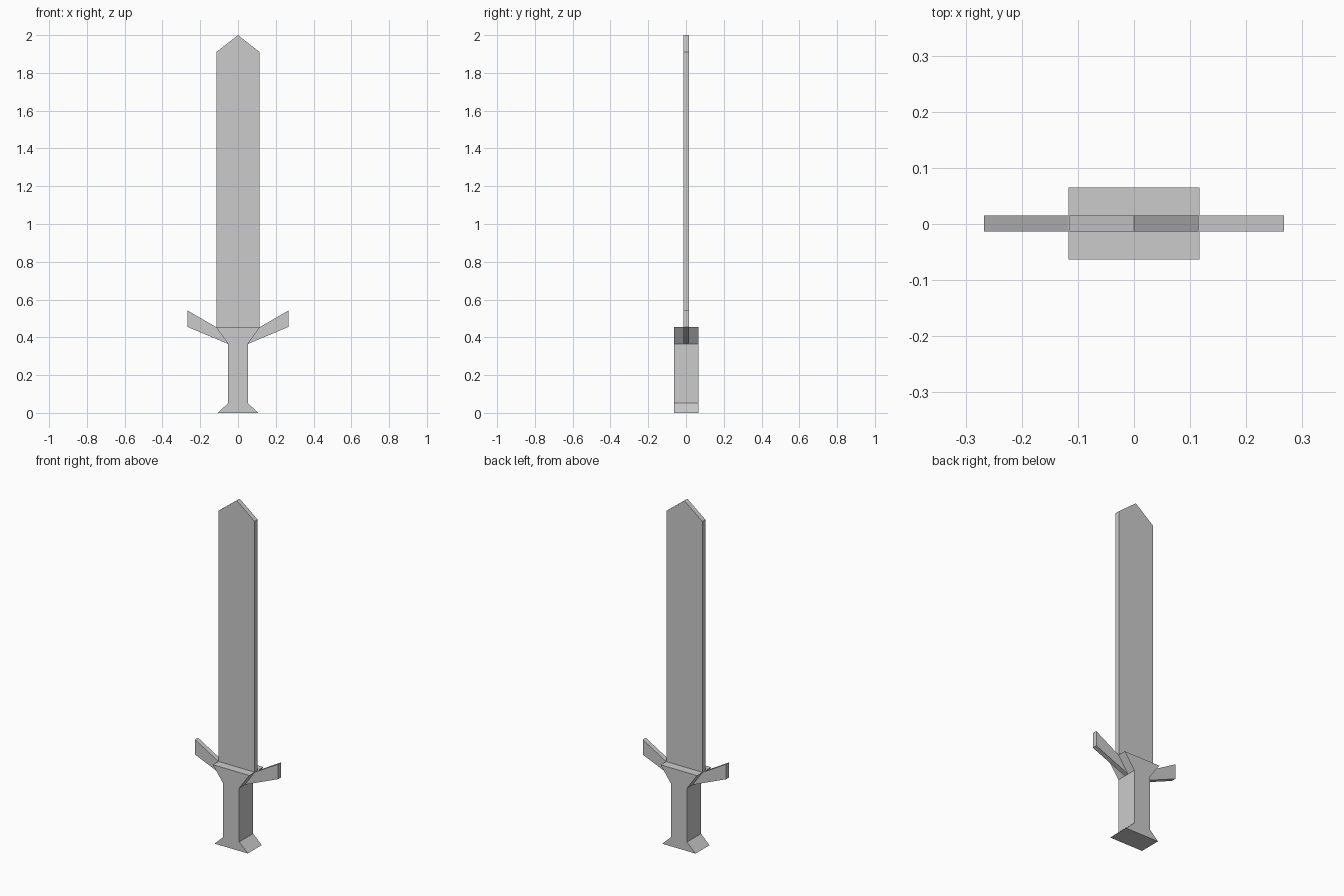
import bpy, bmesh

if "Cube" in bpy.data.objects:
    bpy.data.objects.remove(bpy.data.objects["Cube"])


def extrude_profile(name, points, y0, y1):
    """Solid made from an x-z outline, extruded along y."""
    bm = bmesh.new()
    face = bm.faces.new([bm.verts.new((x, y0, z)) for x, z in points])
    side = bmesh.ops.extrude_face_region(bm, geom=[face])
    moved = [v for v in side["geom"] if isinstance(v, bmesh.types.BMVert)]
    bmesh.ops.translate(bm, verts=moved, vec=(0, y1 - y0, 0))
    bmesh.ops.recalc_face_normals(bm, faces=bm.faces)
    mesh = bpy.data.meshes.new(name)
    bm.to_mesh(mesh)
    bm.free()
    obj = bpy.data.objects.new(name, mesh)
    bpy.context.collection.objects.link(obj)
    return obj


def mirrored(half):
    """Close a right-hand half outline with its left-hand reflection."""
    return half + [(-x, z) for x, z in reversed(half) if x > 0]


GRIP_Y = (-0.063, 0.065)
BLADE_Y = (-0.013, 0.015)

# Grip with flared pommel and flared collar
extrude_profile("grip", mirrored([(0.107, 0), (0.052, 0.052), (0.052, 0.365), (0.117, 0.455)]), *GRIP_Y)

# Thin flat blade with pointed tip
extrude_profile("blade", mirrored([(0.115, 0.455), (0.115, 1.91), (0, 2.0)]), *BLADE_Y)

# Swept crossguard arms growing from the collar
for label, s in (("right", 1), ("left", -1)):
    arm = [(0.052, 0.365), (0.267, 0.455), (0.267, 0.542), (0.117, 0.455)]
    extrude_profile("guard_arm_" + label, [(s * x, z) for x, z in arm], *BLADE_Y)
